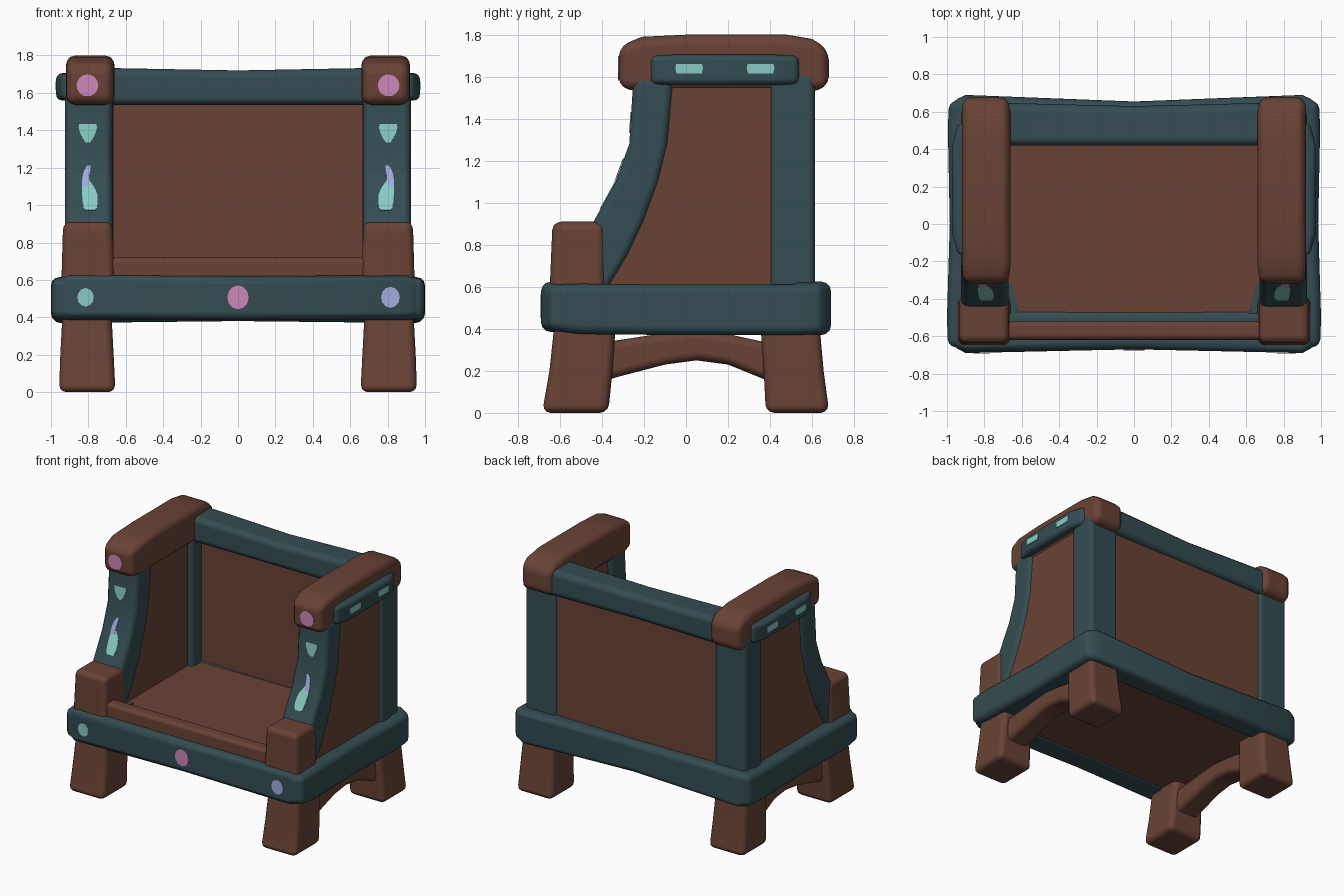
import bpy, bmesh, math
from mathutils import Vector

cube = bpy.data.objects.get("Cube")
if cube:
    bpy.data.objects.remove(cube, do_unlink=True)


def material(name, rgb):
    m = bpy.data.materials.new(name)
    m.use_nodes = True
    m.diffuse_color = (*rgb, 1)
    m.node_tree.nodes["Principled BSDF"].inputs["Base Color"].default_value = (*rgb, 1)
    return m


BROWN = material("warm brown", (0.142, 0.055, 0.036))
TEAL = material("dark teal", (0.034, 0.073, 0.084))
AQUA = material("pale aqua", (0.25, 0.60, 0.54))
PINK = material("pink", (0.60, 0.25, 0.49))
LAVENDER = material("lavender", (0.37, 0.41, 0.74))


def finish(name, bm, mat, smooth):
    bmesh.ops.recalc_face_normals(bm, faces=bm.faces)
    for f in bm.faces:
        f.smooth = smooth
    me = bpy.data.meshes.new(name)
    bm.to_mesh(me)
    bm.free()
    me.materials.append(mat)
    ob = bpy.data.objects.new(name, me)
    bpy.context.collection.objects.link(ob)
    return ob


def bar(name, mat, axis, sections, bevel=0.045, side=1):
    """Bar along an axis; sections are (t, a0, a1, b0, b1) rectangles."""
    bm = bmesh.new()
    rings = []
    for t, a0, a1, b0, b1 in sections:
        ring = []
        for a, b in ((a0, b0), (a1, b0), (a1, b1), (a0, b1)):
            co = [a, b]
            co.insert(axis, t)
            co[0] *= side
            ring.append(bm.verts.new(co))
        rings.append(ring)
    for r, q in zip(rings, rings[1:]):
        for i in range(4):
            j = (i + 1) % 4
            bm.faces.new((r[i], r[j], q[j], q[i]))
    bm.faces.new(rings[0])
    bm.faces.new(rings[-1])
    ob = finish(name, bm, mat, bevel > 0)
    if bevel:
        mod = ob.modifiers.new("rounding", 'BEVEL')
        mod.width = bevel
        mod.segments = 3
        mod.limit_method = 'ANGLE'
        mod.angle_limit = math.radians(42)
        mod.harden_normals = True
    return ob


def decal(name, mat, rows, place):
    """Thin plate from rows of (height, centre, half width), laid on a surface."""
    bm = bmesh.new()
    pairs = [[bm.verts.new(place(c + k * w, v)) for k in (-1, 1)] for v, c, w in rows]
    for p, q in zip(pairs, pairs[1:]):
        bm.faces.new((p[0], p[1], q[1], q[0]))
    ob = finish(name, bm, mat, False)
    mod = ob.modifiers.new("thickness", 'SOLIDIFY')
    mod.thickness = 0.004
    mod.offset = 0


def oval(cx, cz, rx, rz, n=8):
    angles = [math.pi * (i + 0.15) / (n + 0.3) for i in range(n + 1)]
    return [(cz - rz * math.cos(a), cx, rx * math.sin(a)) for a in angles]


def box(name, mat, x, y, z, bevel=0.045, side=1):
    return bar(name, mat, 0, [(x[0], *y, *z), (x[1], *y, *z)], bevel, side)


# Base frame rails
bar("front_rail", TEAL, 0, [(-.985, -.645, -.46, .40, .60), (-.9, -.69, -.46, .385, .625),
                            (0, -.67, -.46, .385, .62),
                            (.9, -.69, -.46, .385, .625), (.985, -.645, -.46, .40, .60)])
bar("rear_rail", TEAL, 0, [(-.985, .49, .65, .38, .61), (-.9, .49, .69, .37, .625),
                           (0, .49, .655, .38, .615),
                           (.9, .49, .69, .37, .625), (.985, .49, .65, .38, .61)])

# Seat, front lip and back
box("seat", BROWN, (-.85, .85), (-.58, .58), (.395, .605), 0)
box("front_lip", BROWN, (-.72, .72), (-.62, -.52), (.56, .72), .03)
box("back_panel", BROWN, (-.75, .75), (.51, .598), (.56, 1.62), 0)
bar("top_back_rail", TEAL, 0, [(-.8, .42, .65, 1.535, 1.735), (0, .42, .63, 1.535, 1.72),
                               (.8, .42, .65, 1.535, 1.735)])

# Curved front post outline: height, front edge, rear edge
POST = [(.56, -.55, -.39), (.75, -.51, -.275), (.91, -.44, -.20), (1.1, -.335, -.13),
        (1.28, -.27, -.085), (1.6, -.25, -.055)]


def post_front(z):
    for (z0, f0, _), (z1, f1, _) in zip(POST, POST[1:]):
        if z <= z1:
            return f0 + (f1 - f0) * (z - z0) / (z1 - z0)


for side, word in ((1, "left"), (-1, "right")):
    # Legs and the arched brace between them
    bar(f"{word}_front_leg", BROWN, 2, [(0, .655, .957, -.685, -.37), (.2, .665, .95, -.65, -.35),
                                        (.48, .68, .935, -.62, -.33)], .04, side)
    bar(f"{word}_rear_leg", BROWN, 2, [(0, .655, .957, .38, .682), (.2, .665, .95, .37, .655),
                                       (.48, .68, .935, .35, .63)], .04, side)
    bar(f"{word}_brace", BROWN, 1, [(-.45, .70, .90, .13, .34), (-.33, .70, .90, .17, .345),
                                    (-.1, .71, .89, .23, .38), (.05, .71, .89, .25, .39),
                                    (.2, .71, .89, .23, .375), (.36, .70, .90, .165, .34),
                                    (.45, .70, .90, .13, .33)], .04, side)
    bar(f"{word}_side_rail", TEAL, 1, [(-.66, .78, .995, .395, .61), (-.5, .78, 1, .375, .615),
                                       (0, .78, .985, .37, .61), (.5, .78, .995, .37, .61),
                                       (.66, .78, .99, .375, .62)], .045, side)
    bar(f"{word}_seat_corner", TEAL, 1, [(-.54, .60, .72, .56, .615), (-.32, .655, .72, .56, .61)],
        0, side)

    # Posts, side panel and corner block
    bar(f"{word}_front_post", TEAL, 2, [(z, .67, .925, f, r) for z, f, r in POST], .04, side)
    box(f"{word}_rear_post", TEAL, (.665, .925), (.40, .615), (.56, 1.62), .035, side)
    bar(f"{word}_side_panel", BROWN, 2, [(z, .705, .903, r - .06, .5) for z, f, r in POST], 0, side)
    bar(f"{word}_corner_block", BROWN, 2, [(.56, .66, .945, -.65, -.385),
                                           (.91, .67, .935, -.635, -.385)], .04, side)

    # Arm cap with its outer strip
    bar(f"{word}_arm_cap", BROWN, 1, [(-.32, .67, .915, 1.545, 1.745), (-.21, .66, .92, 1.53, 1.79),
                                      (0, .66, .92, 1.535, 1.80), (.48, .66, .92, 1.535, 1.80),
                                      (.6, .66, .92, 1.53, 1.78), (.68, .67, .915, 1.55, 1.73)],
        .05, side)
    bar(f"{word}_arm_strip", TEAL, 1, [(-.17, .85, .94, 1.565, 1.70), (-.05, .85, .972, 1.56, 1.705),
                                       (.42, .85, .972, 1.56, 1.705), (.54, .85, .94, 1.565, 1.70)],
        .03, side)

    # Painted marks on the arm, post and rail
    def on_post(x, z, s=side):
        return Vector((s * x, post_front(z) - .002, z))

    decal(f"{word}_arm_dot", PINK, oval(.805, 1.64, .058, .059),
          lambda x, z, s=side: Vector((s * x, -.322, z)))
    decal(f"{word}_heart_mark", AQUA, [(1.335, .803, .012), (1.36, .803, .03), (1.39, .803, .043),
                                       (1.415, .803, .049), (1.433, .803, .046)], on_post)
    decal(f"{word}_drop_mark", AQUA, [(.972, .79, .024), (.985, .79, .035), (1.01, .79, .04),
                                      (1.05, .792, .041), (1.08, .797, .037), (1.1, .803, .03),
                                      (1.13, .808, .016)], on_post)
    decal(f"{word}_drop_tail", LAVENDER, [(1.1, .818, .016), (1.13, .816, .018), (1.17, .811, .017),
                                          (1.195, .803, .014), (1.212, .797, .008)],
          lambda x, z, s=side: on_post(x, z, s) - Vector((0, .002, 0)))
    for spot, y in (("front", .015), ("rear", .355)):
        decal(f"{word}_{spot}_arm_dash", AQUA, [(1.615, y, .06), (1.64, y, .066), (1.66, y, .062)],
              lambda u, z, s=side: Vector((s * .974, u, z)))

for name, mat, x, y, r in (("right", AQUA, -.815, -.691, .044), ("centre", PINK, 0, -.673, .057),
                           ("left", LAVENDER, .815, -.691, .05)):
    decal(f"{name}_rail_gem", mat, oval(x, .507, r, r * 1.12, 6),
          lambda u, z, y=y: Vector((u, y, z)))
